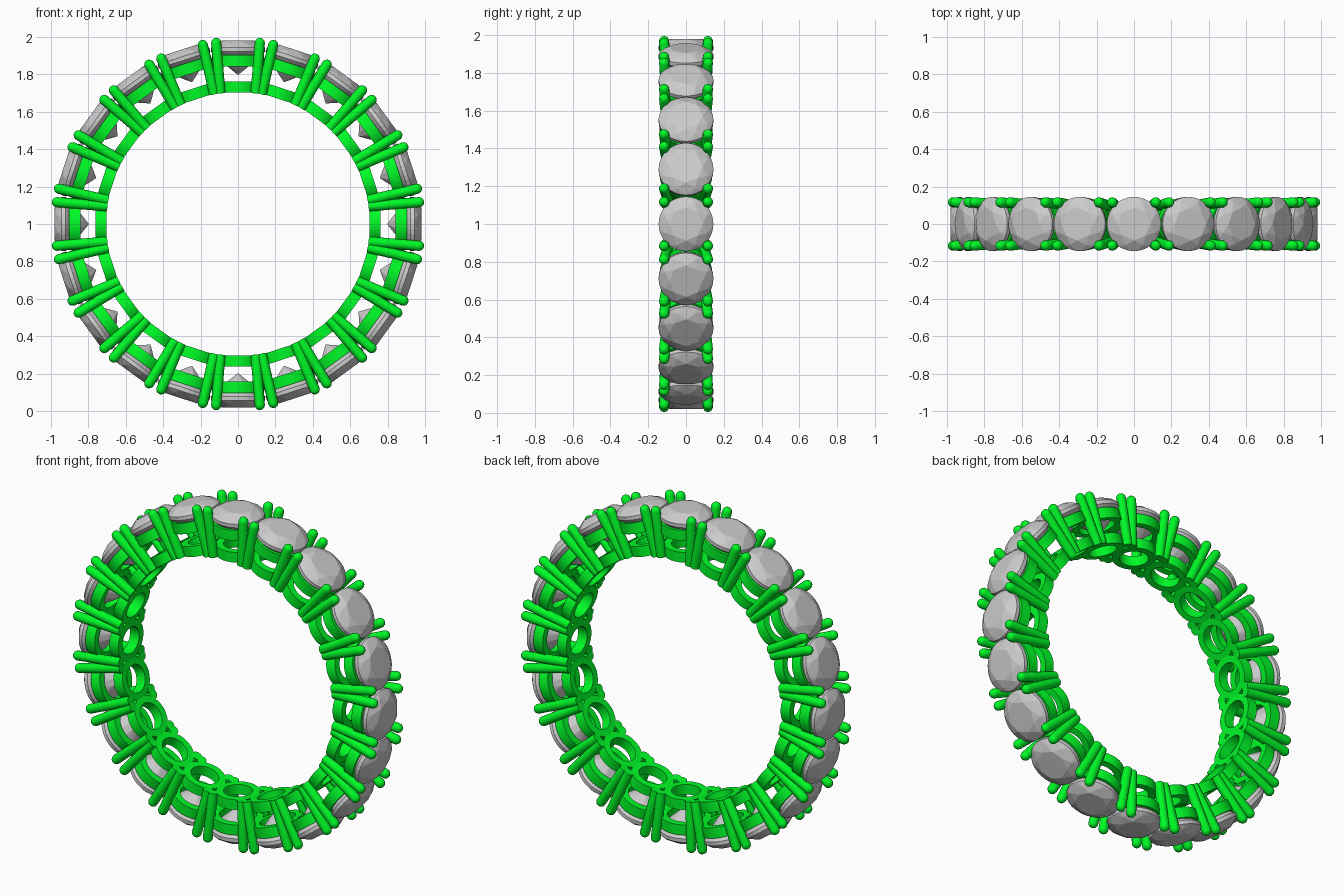
import bpy, bmesh
from math import pi, sin, cos, radians
from mathutils import Matrix, Vector

if "Cube" in bpy.data.objects:
    bpy.data.objects.remove(bpy.data.objects["Cube"])

COUNT = 20
CENTRE = Matrix.Translation((0, 0, 1))

green = bpy.data.materials.new("green_metal")
green.diffuse_color = (0, 0.95, 0.02, 1)
green.use_nodes = True
green.node_tree.nodes["Principled BSDF"].inputs["Base Color"].default_value = green.diffuse_color


def lathe(bm, profile, steps, closed=False, matrix=Matrix()):
    """Spin an (r, z) profile about z, then place it with matrix."""
    vs = [bm.verts.new((r, 0, z)) for r, z in profile]
    pairs = list(zip(vs, vs[1:])) + ([(vs[-1], vs[0])] if closed else [])
    es = [bm.edges.new(p) for p in pairs]
    old = set(bm.verts) - set(vs)
    bmesh.ops.spin(bm, geom=vs + es, cent=(0, 0, 0), axis=(0, 0, 1),
                   angle=2 * pi, steps=steps, use_duplicate=False)
    new = [v for v in bm.verts if v not in old]
    bmesh.ops.remove_doubles(bm, verts=new, dist=1e-5)
    new = [v for v in bm.verts if v not in old]
    bmesh.ops.transform(bm, matrix=matrix, verts=new)


def finish(bm, name, mat=None):
    bmesh.ops.recalc_face_normals(bm, faces=bm.faces)
    me = bpy.data.meshes.new(name)
    bm.to_mesh(me)
    bm.free()
    if mat:
        me.materials.append(mat)
        me.shade_smooth()
        me.set_sharp_from_angle(angle=radians(35))
    return me


def circle(n, r, z, offset=0):
    return [(r * cos(2 * pi * (i + offset) / n), r * sin(2 * pi * (i + offset) / n), z)
            for i in range(n)]


# Parts are drawn for the topmost stone, with local z as distance from the band centre.
# Round brilliant-cut stone: hull of table, crown, girdle, pavilion and culet points
bm = bmesh.new()
points = (circle(8, 0.088, 0.98) + circle(8, 0.122, 0.964, 0.5) + circle(32, 0.145, 0.943)
          + circle(32, 0.145, 0.922) + circle(8, 0.04, 0.826, 0.5) + [(0, 0, 0.797)])
for p in points:
    bm.verts.new(p)
bmesh.ops.convex_hull(bm, input=bm.verts)
stone = finish(bm, "stone")


# Square-section rails under each stone
def rail(name, r_in, r_out, z0, z1):
    bm = bmesh.new()
    lathe(bm, [(r_in, z0), (r_out, z0), (r_out, z1), (r_in, z1)], 40, closed=True)
    return finish(bm, name, green)


upper_rail = rail("upper_rail", 0.100, 0.140, 0.842, 0.903)
lower_rail = rail("lower_rail", 0.078, 0.118, 0.703, 0.763)

# Four leaning round-tipped prongs
bm = bmesh.new()
R = 0.027
for sx in (-1, 1):
    for sy in (-1, 1):
        a = Vector((sx * 0.094, sy * 0.096, 0.70))
        b = Vector((sx * 0.119, sy * 0.118, 0.995))
        length = (b - a).length
        prof = [(0, 0), (R, 0)] + [(R * cos(i * pi / 8), length - R + R * sin(i * pi / 8))
                                   for i in range(4)] + [(0, length)]
        turn = (b - a).to_track_quat('Z', 'Y').to_matrix().to_4x4()
        lathe(bm, prof, 14, matrix=Matrix.Translation(a) @ turn)
prongs = finish(bm, "prongs", green)

# Repeat every setting around the band
for i in range(COUNT):
    place = CENTRE @ Matrix.Rotation(2 * pi * i / COUNT, 4, 'Y')
    for me in (stone, upper_rail, lower_rail, prongs):
        ob = bpy.data.objects.new(f"{me.name}_{i + 1}", me)
        ob.matrix_world = place
        bpy.context.collection.objects.link(ob)
